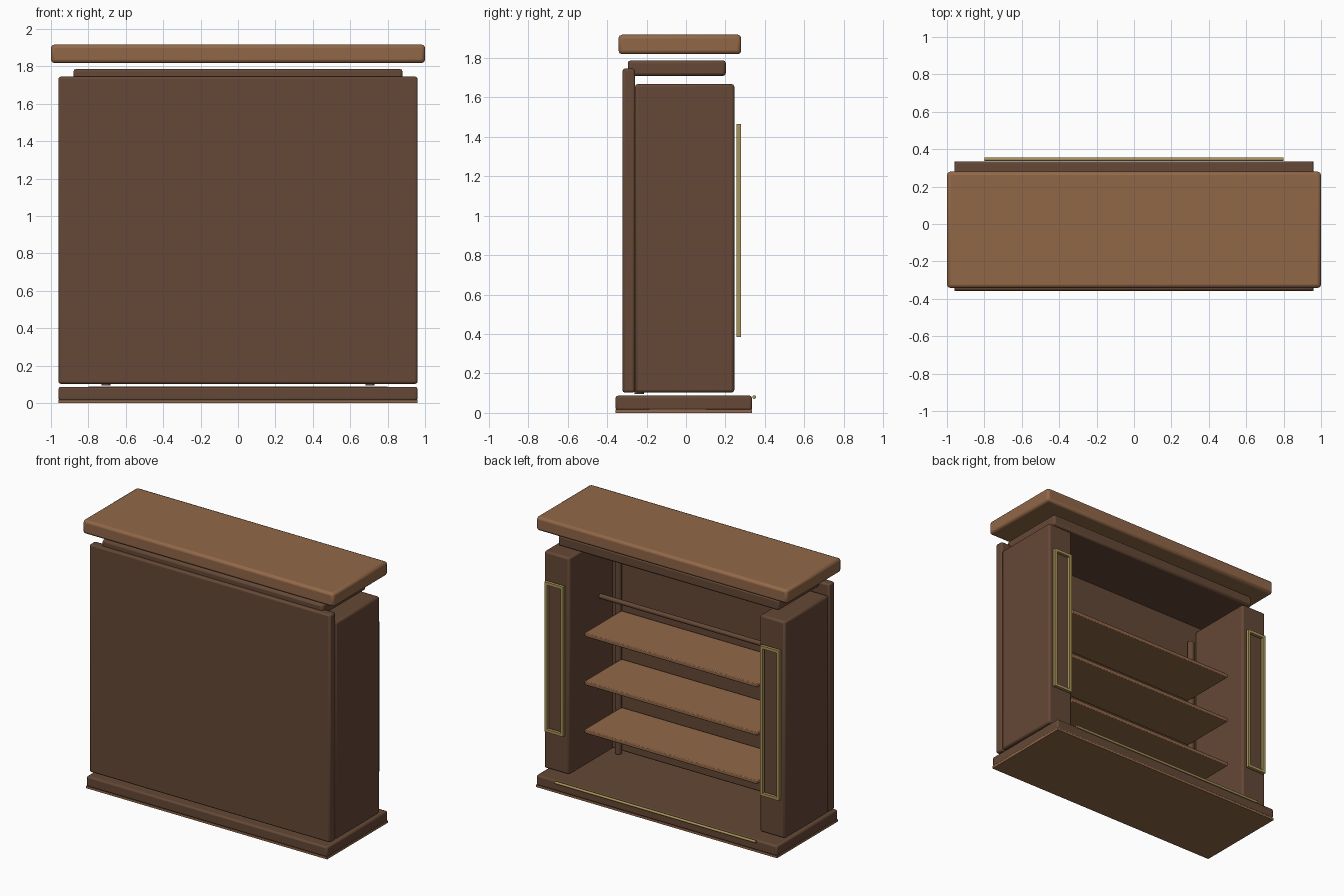
import bpy
import math

if "Cube" in bpy.data.objects:
    bpy.data.objects.remove(bpy.data.objects["Cube"])


def material(name, rgb):
    m = bpy.data.materials.new(name)
    m.diffuse_color = (*rgb, 1)
    m.use_nodes = True
    m.node_tree.nodes["Principled BSDF"].inputs["Base Color"].default_value = m.diffuse_color
    return m


DARK = material("dark walnut", (0.128, 0.065, 0.037))
LIGHT = material("light walnut", (0.285, 0.137, 0.064))
GOLD = material("aged gold", (0.40, 0.30, 0.10))


def box(name, xr, yr, zr, mat, bevel=0.0):
    """Box spanning the given ranges, with optional rounded edges."""
    centre = [(r[0] + r[1]) / 2 for r in (xr, yr, zr)]
    size = [r[1] - r[0] for r in (xr, yr, zr)]
    bpy.ops.mesh.primitive_cube_add(size=1, location=centre)
    ob = bpy.context.object
    ob.name = name
    ob.scale = size
    bpy.ops.object.transform_apply(location=False, rotation=False, scale=True)
    ob.data.materials.append(mat)
    if bevel:
        mod = ob.modifiers.new("rounded edges", "BEVEL")
        mod.width = bevel
        mod.segments = 2
        bpy.ops.object.shade_smooth_by_angle()
    return ob


def rod(name, centre, radius, length, mat, along_x=False):
    bpy.ops.mesh.primitive_cylinder_add(
        vertices=16, radius=radius, depth=length, location=centre,
        rotation=(0, math.pi / 2 if along_x else 0, 0))
    ob = bpy.context.object
    ob.name = name
    ob.data.materials.append(mat)
    bpy.ops.object.shade_smooth_by_angle()
    return ob


# Plinth: light sole under a dark base, with gold trim on the open side
box("plinth_sole", (-0.96, 0.96), (-0.357, 0.335), (0, 0.016), LIGHT)
box("plinth", (-0.96, 0.96), (-0.357, 0.335), (0.012, 0.087), DARK, 0.012)
rod("plinth_trim", (0, 0.346, 0.08), 0.009, 1.6, GOLD, True)

# Wide closing panel, cornice and top slab
box("rear_panel", (-0.96, 0.96), (-0.322, -0.258), (0.103, 1.745), DARK, 0.012)
box("cornice", (-0.88, 0.88), (-0.295, 0.202), (1.708, 1.787), DARK, 0.015)
box("top_slab", (-1, 1), (-0.342, 0.28), (1.818, 1.917), LIGHT, 0.018)

# Side pillars, each with a gold frame and a corner post
for side, s in (("left", -1), ("right", 1)):
    def span(a, b):
        return tuple(sorted((s * a, s * b)))

    box(side + "_pillar", span(0.76, 0.96), (-0.258, 0.245), (0.103, 1.667), DARK, 0.014)
    rod(side + "_post", (s * 0.705, -0.238, 0.825), 0.024, 1.46, DARK)
    w = 0.02
    for part, a, b in (("inner", 0.785, 0.785 + w), ("outer", 0.935 - w, 0.935)):
        box(f"{side}_frame_{part}", span(a, b), (0.256, 0.278), (0.385, 1.465), GOLD)
    for part, z in (("bottom", 0.385), ("top", 1.465 - w)):
        box(f"{side}_frame_{part}", span(0.785 + w, 0.935 - w), (0.256, 0.278), (z, z + w), GOLD)

# Shelves and hanging rail
for i in range(3):
    z = 0.425 + 0.348 * i
    box(f"shelf_{i + 1}", (-0.69, 0.69), (-0.25, 0.172), (z - 0.027, z), LIGHT, 0.005)
rod("hanging_rail", (0, -0.11, 1.26), 0.017, 1.53, DARK, True)
